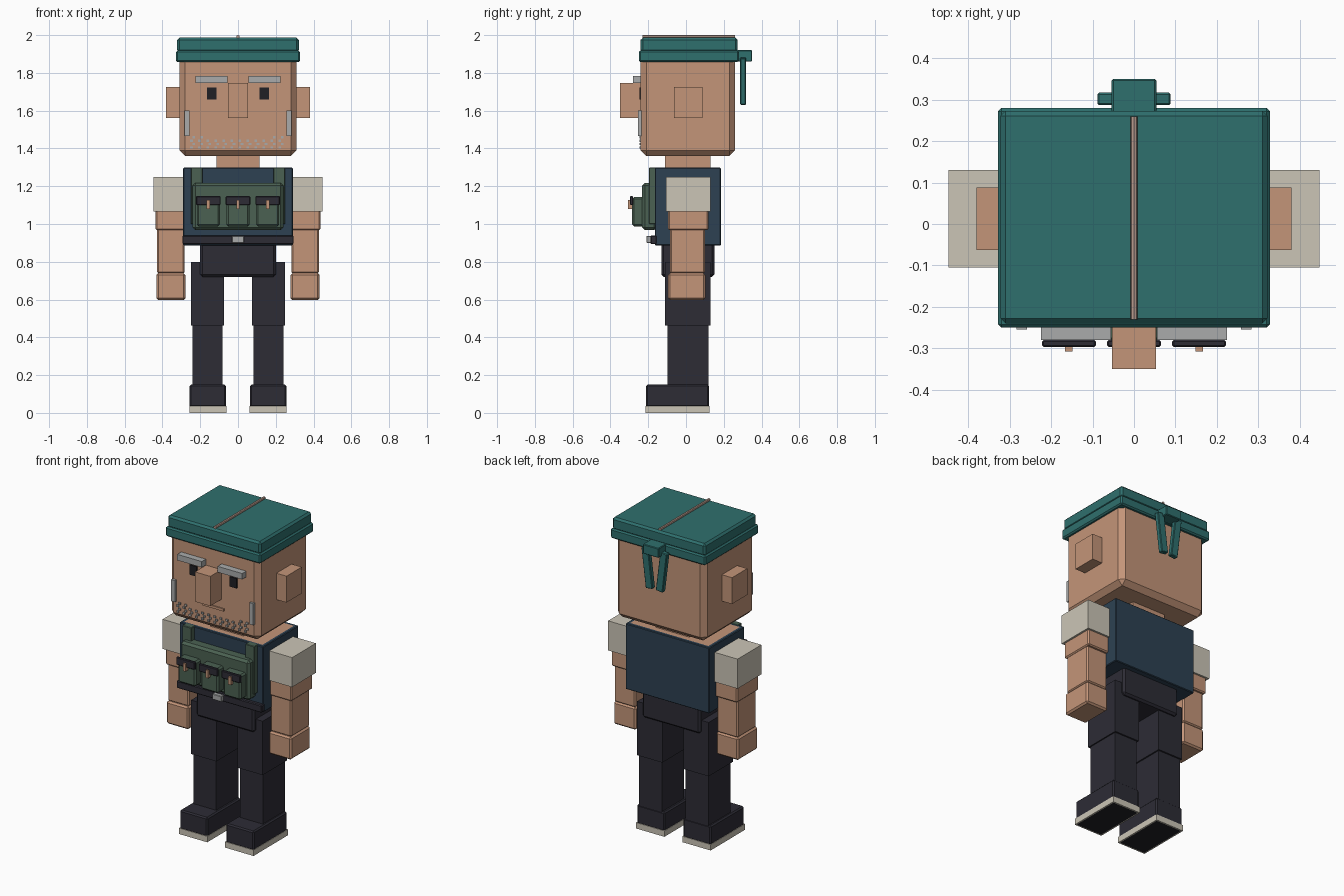
import bpy, bmesh, math
from mathutils import Matrix

default = bpy.data.objects.get("Cube")
if default:
    bpy.data.objects.remove(default, do_unlink=True)


def material(name, color):
    m = bpy.data.materials.new(name)
    m.use_nodes = True
    rgba = (*color, 1)
    m.diffuse_color = rgba
    m.node_tree.nodes["Principled BSDF"].inputs["Base Color"].default_value = rgba
    return m


SKIN = material("skin", (0.55, 0.30, 0.19))
TEAL = material("teal cloth", (0.028, 0.16, 0.155))
NAVY = material("navy cloth", (0.026, 0.053, 0.085))
GREEN = material("green canvas", (0.07, 0.12, 0.085))
DARK = material("charcoal cloth", (0.026, 0.025, 0.036))
BLACK = material("black", (0.014, 0.014, 0.018))
CREAM = material("cream", (0.60, 0.56, 0.47))
GRAY = material("gray hair", (0.40, 0.41, 0.41))
STITCH = material("stitching", (0.48, 0.33, 0.27))


def finish(name, bm, *mats):
    me = bpy.data.meshes.new(name)
    bm.to_mesh(me)
    bm.free()
    for m in mats:
        me.materials.append(m)
    ob = bpy.data.objects.new(name, me)
    bpy.context.scene.collection.objects.link(ob)
    return ob


def add_box(bm, x, y, z):
    """Box from (min, max) ranges on each axis."""
    size = [b - a for a, b in (x, y, z)]
    mid = [(a + b) / 2 for a, b in (x, y, z)]
    mat = Matrix.Translation(mid) @ Matrix.Diagonal((*size, 1))
    bmesh.ops.create_cube(bm, size=1, matrix=mat)


def box(name, mat, x, y, z, bevel=0, inset=None):
    """Box part; inset = (up direction, width, material) recolours one end."""
    bm = bmesh.new()
    add_box(bm, x, y, z)
    if bevel:
        bmesh.ops.bevel(bm, geom=bm.edges[:], offset=bevel, segments=1,
                        affect='EDGES', clamp_overlap=True)
    mats = [mat]
    if inset:
        direction, width, other = inset
        bm.normal_update()
        cap = [f for f in bm.faces if f.normal.z * direction > 0.9]
        bmesh.ops.inset_region(bm, faces=cap, thickness=width)
        for f in cap:
            f.material_index = 1
        mats.append(other)
    return finish(name, bm, *mats)


def pair(name, mat, x, y, z, bevel=0, inset=None):
    """Left part given with positive x, plus its mirrored right twin."""
    box("left_" + name, mat, x, y, z, bevel, inset)
    box("right_" + name, mat, (-x[1], -x[0]), y, z, bevel, inset)


# Head and face
box("head", SKIN, (-0.31, 0.31), (-0.24, 0.26), (1.36, 1.93), 0.03)
box("neck", SKIN, (-0.115, 0.115), (-0.11, 0.13), (1.25, 1.38))
box("nose", SKIN, (-0.053, 0.053), (-0.35, -0.23), (1.56, 1.746))
box("mouth", SKIN, (-0.073, 0.073), (-0.247, -0.23), (1.492, 1.508))
pair("ear", SKIN, (0.30, 0.38), (-0.063, 0.088), (1.56, 1.725))
pair("eye", BLACK, (0.113, 0.163), (-0.247, -0.23), (1.66, 1.722))
pair("eyebrow", GRAY, (0.055, 0.225), (-0.28, -0.23), (1.746, 1.783))
pair("sideburn", GRAY, (0.258, 0.284), (-0.255, -0.23), (1.465, 1.60))

# Stubble: staggered rows of small blocks, the top row only on the cheeks
bm = bmesh.new()
for row in range(4):
    for col in range(12):
        x = -0.24 + col * 0.0425 + (0.006 if row % 2 else -0.006)
        z = 1.405 + row * 0.018
        if row < 3 or abs(x) > 0.17:
            add_box(bm, (x - 0.007, x + 0.007), (-0.247, -0.235),
                    (z - 0.006, z + 0.006))
finish("stubble", bm, GRAY)

# Cap with band, seam, knot and two hanging ties
box("cap_band", TEAL, (-0.328, 0.328), (-0.25, 0.28), (1.857, 1.918), 0.008)
box("cap_crown", TEAL, (-0.322, 0.322), (-0.24, 0.273), (1.91, 1.987), 0.012)
bm = bmesh.new()
bmesh.ops.create_cone(bm, segments=8, radius1=0.009, radius2=0.009, depth=0.49,
                      cap_ends=True, matrix=Matrix.Translation((0, 0.015, 1.991))
                      @ Matrix.Rotation(math.pi / 2, 4, 'X'))
finish("cap_seam", bm, STITCH)
box("cap_knot", TEAL, (-0.054, 0.054), (0.265, 0.35), (1.86, 1.92), 0.004)
for side, label in ((1, "left"), (-1, "right")):
    tie = box(label + "_cap_tie", TEAL, (-0.024, 0.024), (-0.015, 0.015),
              (-0.125, 0.125), 0.004)
    tie.location = (side * 0.05, 0.302, 1.757)
    tie.rotation_euler = (0, side * math.radians(7), 0)

# Torso and belt
box("vest", NAVY, (-0.29, 0.29), (-0.165, 0.185), (0.887, 1.298), 0.004,
    (1, 0.022, SKIN))
box("belt", DARK, (-0.295, 0.295), (-0.188, -0.155), (0.893, 0.94), 0.005)
box("belt_buckle", GRAY, (-0.032, 0.032), (-0.21, -0.18), (0.90, 0.936), 0.003)

# Chest rig with straps and three pouches
box("chest_panel", GREEN, (-0.24, 0.24), (-0.232, -0.155), (0.968, 1.217), 0.014)
pair("chest_strap", GREEN, (0.187, 0.25), (-0.195, -0.155), (1.0, 1.30), 0.003)
for label, cx in (("right", -0.157), ("middle", 0), ("left", 0.157)):
    box(label + "_pouch", GREEN, (cx - 0.061, cx + 0.061), (-0.285, -0.22),
        (0.987, 1.143), 0.01)
    box(label + "_pouch_flap", DARK, (cx - 0.065, cx + 0.065), (-0.297, -0.28),
        (1.10, 1.148), 0.004)
    box(label + "_pouch_tab", SKIN, (cx - 0.009, cx + 0.009), (-0.308, -0.285),
        (1.08, 1.128))

# Arms
pair("sleeve", CREAM, (0.28, 0.448), (-0.105, 0.13), (1.065, 1.25))
pair("upper_arm", SKIN, (0.285, 0.436), (-0.095, 0.118), (0.967, 1.08), 0.007)
pair("forearm", SKIN, (0.283, 0.428), (-0.085, 0.10), (0.738, 0.975), 0.008)
pair("hand", SKIN, (0.278, 0.432), (-0.095, 0.102), (0.598, 0.74), 0.01)

# Hips, legs and boots
box("hips", DARK, (-0.20, 0.20), (-0.13, 0.15), (0.72, 0.90), 0.012)
pair("thigh", DARK, (0.073, 0.248), (-0.11, 0.13), (0.463, 0.80))
pair("shin", DARK, (0.082, 0.24), (-0.098, 0.12), (0.14, 0.465))
pair("boot", DARK, (0.064, 0.256), (-0.212, 0.122), (0.03, 0.15), 0.008)
pair("boot_sole", CREAM, (0.062, 0.258), (-0.215, 0.125), (0, 0.037), 0,
     (-1, 0.012, BLACK))
